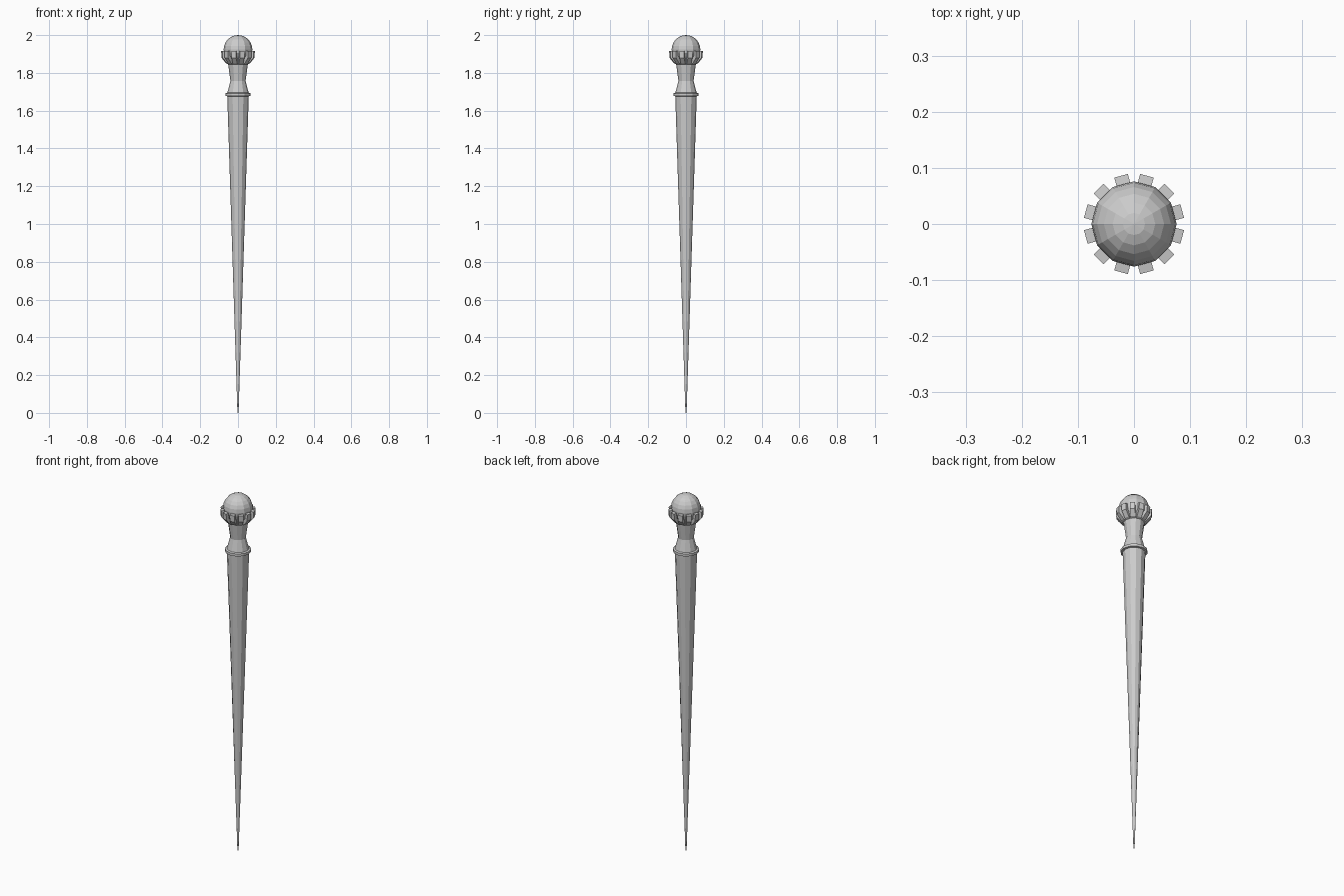
import bpy, bmesh, math

if "Cube" in bpy.data.objects:
    bpy.data.objects.remove(bpy.data.objects["Cube"])

SIDES = 12


def make_object(name, bm):
    bmesh.ops.recalc_face_normals(bm, faces=bm.faces)
    mesh = bpy.data.meshes.new(name)
    bm.to_mesh(mesh)
    bm.free()
    obj = bpy.data.objects.new(name, mesh)
    bpy.context.collection.objects.link(obj)
    return obj


def lathe(name, profile):
    """Spin (radius, height) points into a capped faceted solid."""
    bm = bmesh.new()
    rings = []
    for r, z in profile:
        rings.append([bm.verts.new((r * math.cos(math.tau * i / SIDES),
                                    r * math.sin(math.tau * i / SIDES), z))
                      for i in range(SIDES)])
    for a, b in zip(rings, rings[1:]):
        for i in range(SIDES):
            j = (i + 1) % SIDES
            bm.faces.new((a[i], a[j], b[j], b[i]))
    bm.faces.new(rings[0])
    bm.faces.new(rings[-1])
    return make_object(name, bm)


# Long tapering shaft
lathe("shaft", [(0.003, 0), (0.030, 0.84), (0.057, 1.68)])

# Thin collar at the top of the shaft
lathe("collar", [(0.057, 1.676), (0.067, 1.678), (0.067, 1.692), (0.057, 1.695)])

# Waisted neck, flaring into the setting
lathe("neck", [(0.057, 1.693), (0.040, 1.757), (0.052, 1.845), (0.062, 1.875)])

# Round head
bm = bmesh.new()
bmesh.ops.create_uvsphere(bm, u_segments=SIDES, v_segments=12, radius=0.076)
bmesh.ops.translate(bm, verts=bm.verts, vec=(0, 0, 1.924))
make_object("head", bm)

# Bent claws around the head, one per side of the neck
claw_profile = [(0.050, 1.845), (0.062, 1.850), (0.087, 1.880),
                (0.089, 1.915), (0.073, 1.917), (0.071, 1.889), (0.050, 1.868)]
bm = bmesh.new()
for k in range(SIDES):
    ang = math.tau * (k + 0.5) / SIDES
    c, s = math.cos(ang), math.sin(ang)
    loops = []
    for side in (-1, 1):
        loop = []
        for r, z in claw_profile:
            w = side * 0.0125
            loop.append(bm.verts.new((r * c - w * s, r * s + w * c, z)))
        loops.append(loop)
    n = len(claw_profile)
    bm.faces.new(loops[0])
    bm.faces.new(loops[1])
    for i in range(n):
        j = (i + 1) % n
        bm.faces.new((loops[0][i], loops[0][j], loops[1][j], loops[1][i]))
make_object("claws", bm)
